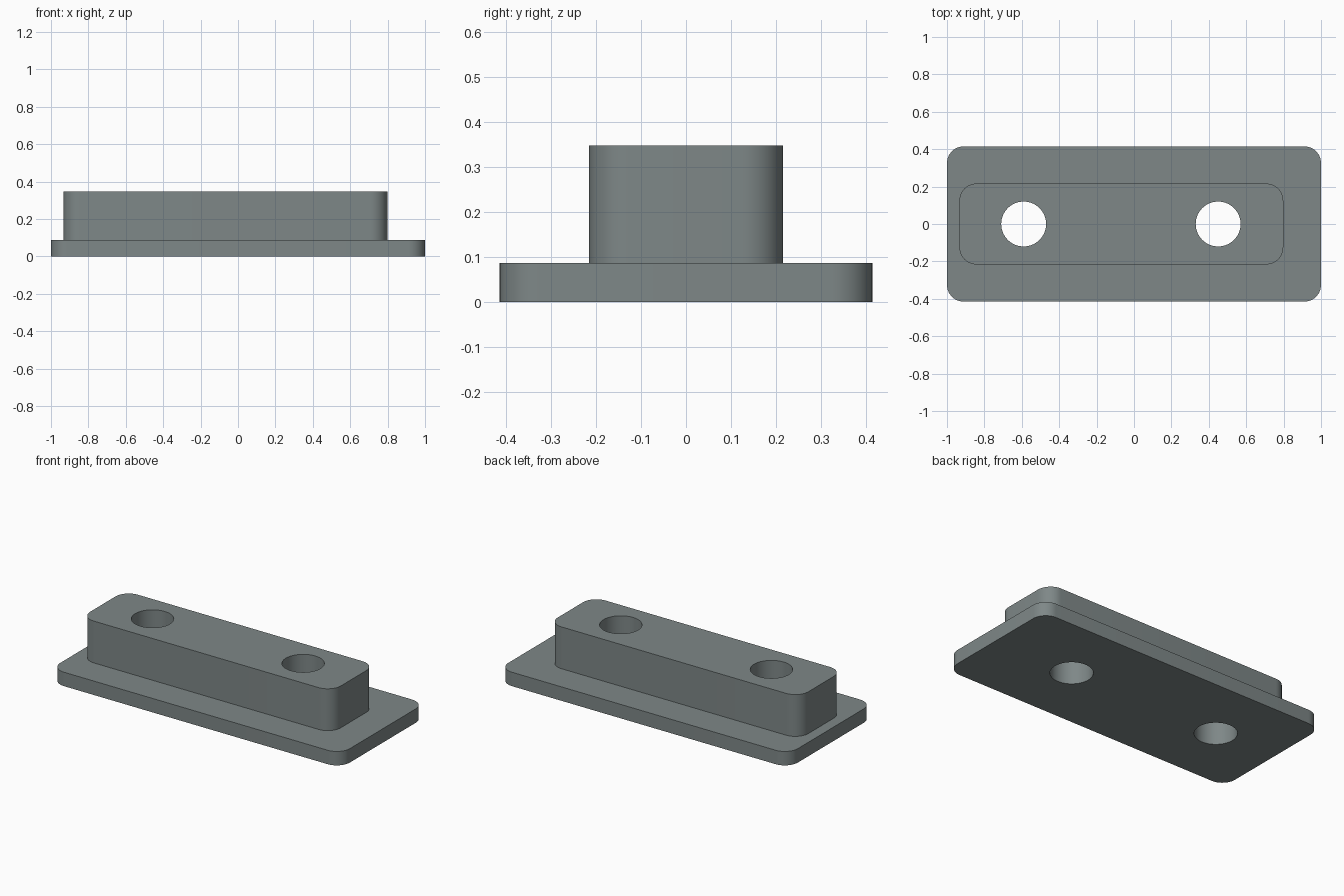
import bpy, bmesh, math

if "Cube" in bpy.data.objects:
    bpy.data.objects.remove(bpy.data.objects["Cube"])

steel = bpy.data.materials.new("grey_steel")
steel.diffuse_color = (0.21, 0.245, 0.245, 1)
steel.use_nodes = True
steel.node_tree.nodes["Principled BSDF"].inputs["Base Color"].default_value = steel.diffuse_color


def prism(name, outline, z0, z1):
    """Extrude a closed outline from z0 to z1."""
    bm = bmesh.new()
    face = bm.faces.new([bm.verts.new((x, y, z0)) for x, y in outline])
    top = bmesh.ops.extrude_face_region(bm, geom=[face])["geom"]
    bmesh.ops.translate(bm, vec=(0, 0, z1 - z0),
                        verts=[v for v in top if isinstance(v, bmesh.types.BMVert)])
    bmesh.ops.recalc_face_normals(bm, faces=bm.faces)
    mesh = bpy.data.meshes.new(name)
    bm.to_mesh(mesh)
    bm.free()
    mesh.materials.append(steel)
    obj = bpy.data.objects.new(name, mesh)
    bpy.context.collection.objects.link(obj)
    return obj


def rounded_rect(x0, x1, y0, y1, r, steps=12):
    centres = [(x1 - r, y1 - r), (x0 + r, y1 - r), (x0 + r, y0 + r), (x1 - r, y0 + r)]
    return [(cx + r * math.cos(a), cy + r * math.sin(a))
            for q, (cx, cy) in enumerate(centres)
            for a in [(q + i / steps) * math.pi / 2 for i in range(steps + 1)]]


def circle(cx, cy, r, n=64):
    return [(cx + r * math.cos(2 * math.pi * i / n),
             cy + r * math.sin(2 * math.pi * i / n)) for i in range(n)]


def boolean(target, tool, operation):
    mod = target.modifiers.new(tool.name, "BOOLEAN")
    mod.operation, mod.object, mod.solver = operation, tool, "EXACT"
    bpy.context.view_layer.objects.active = target
    bpy.ops.object.modifier_apply(modifier=mod.name)
    bpy.data.objects.remove(tool)


# Base flange with the raised off-centre block
body = prism("flanged_block", rounded_rect(-1, 1, -0.415, 0.415, 0.09), 0, 0.087)
block = prism("raised_block", rounded_rect(-0.933, 0.798, -0.216, 0.216, 0.09), 0.04, 0.348)
boolean(body, block, "UNION")

# Two through holes
for x in (-0.59, 0.45):
    boolean(body, prism("hole_cutter", circle(x, 0, 0.12), -0.1, 0.5), "DIFFERENCE")

# Smooth rounded walls, sharp rims
body.select_set(True)
bpy.context.view_layer.objects.active = body
bpy.ops.object.shade_smooth_by_angle(angle=math.radians(30))
